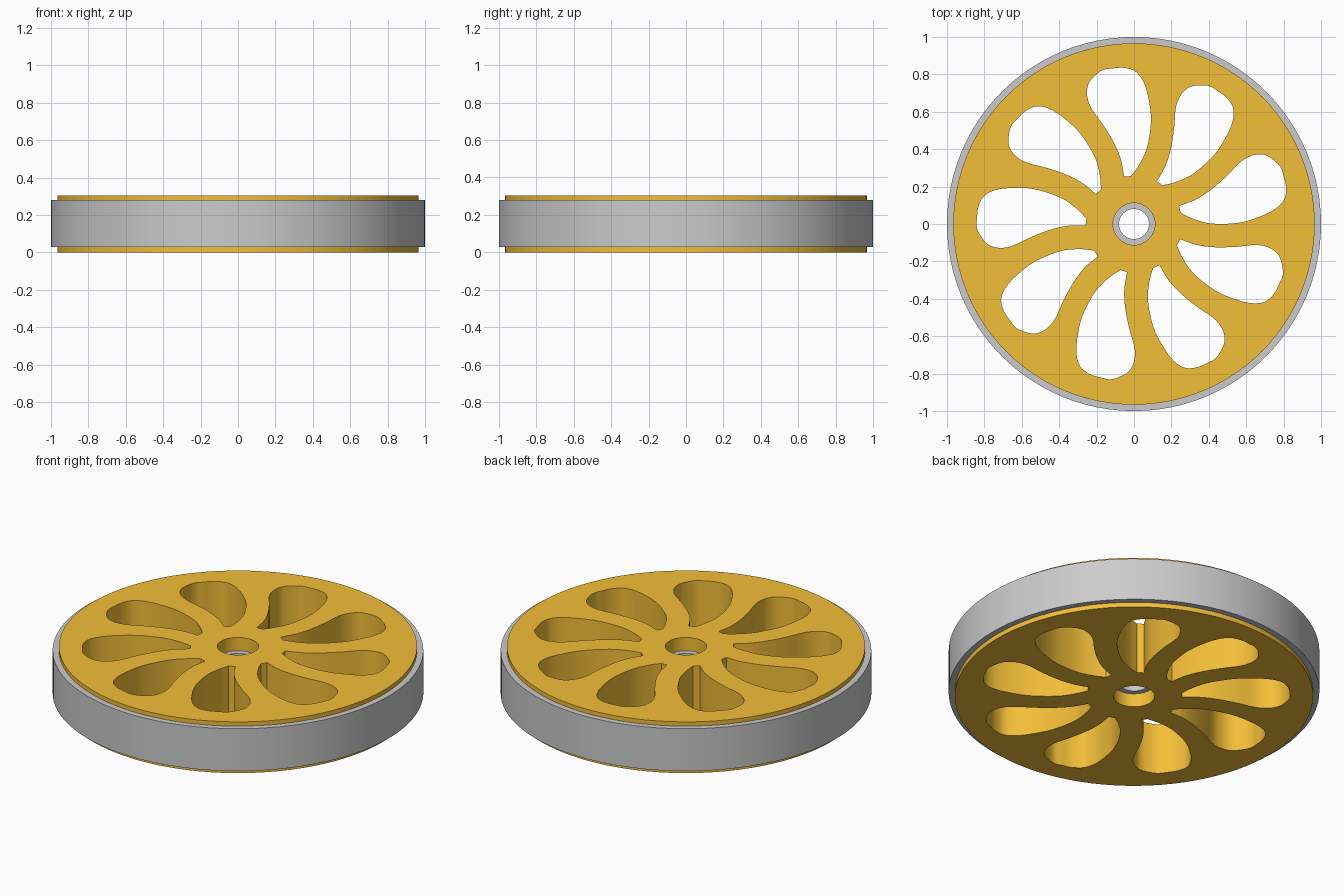
import bpy, bmesh
from math import cos, sin, pi, radians
from mathutils import Vector, Matrix

if "Cube" in bpy.data.objects:
    bpy.data.objects.remove(bpy.data.objects["Cube"])


def circle(r, n=96):
    return [(r * cos(2 * pi * i / n), r * sin(2 * pi * i / n)) for i in range(n)]


def smooth_path(pts, steps=5):
    # Catmull-Rom curve through the points, ends kept sharp
    p = [Vector(q) for q in pts]
    p = [2 * p[0] - p[1]] + p + [2 * p[-1] - p[-2]]
    out = []
    for a, b, c, d in zip(p, p[1:], p[2:], p[3:]):
        for k in range(steps):
            t = k / steps
            out.append(0.5 * (2 * b + (c - a) * t + (2 * a - 5 * b + 4 * c - d) * t * t
                              + (3 * b - a - 3 * c + d) * t ** 3))
    return out + [p[-2]]


def plate(name, loops, z0, z1, color=None):
    # filled outline with holes, extruded between two heights
    cu = bpy.data.curves.new(name, 'CURVE')
    cu.dimensions = '2D'
    cu.fill_mode = 'BOTH'
    cu.extrude = (z1 - z0) / 2
    for loop in loops:
        s = cu.splines.new('POLY')
        s.points.add(len(loop) - 1)
        for pt, q in zip(s.points, loop):
            pt.co = (q[0], q[1], 0, 1)
        s.use_cyclic_u = True
    ob = bpy.data.objects.new(name, cu)
    bpy.context.collection.objects.link(ob)
    bpy.ops.object.select_all(action='DESELECT')
    ob.select_set(True)
    bpy.context.view_layer.objects.active = ob
    bpy.ops.object.convert(target='MESH')
    ob = bpy.context.object
    ob.name = name
    bm = bmesh.new()
    bm.from_mesh(ob.data)
    bmesh.ops.remove_doubles(bm, verts=bm.verts, dist=1e-5)
    bmesh.ops.translate(bm, verts=bm.verts, vec=(0, 0, (z0 + z1) / 2))
    bmesh.ops.recalc_face_normals(bm, faces=bm.faces)
    bm.to_mesh(ob.data)
    bm.free()
    bpy.ops.object.shade_smooth_by_angle(angle=radians(30))
    if color:
        m = bpy.data.materials.new(name + "_paint")
        m.diffuse_color = color
        m.use_nodes = True
        m.node_tree.nodes["Principled BSDF"].inputs["Base Color"].default_value = m.diffuse_color
        ob.data.materials.clear()
        ob.data.materials.append(m)
    return ob


# One curved teardrop opening, repeated nine times
opening = smooth_path([
    (-0.037, -0.257), (-0.052, -0.35), (-0.047, -0.45), (-0.025, -0.56),
    (-0.002, -0.64), (0.005, -0.70), (-0.008, -0.757), (-0.043, -0.80),
    (-0.12, -0.83), (-0.18, -0.82), (-0.235, -0.803), (-0.285, -0.765),
    (-0.307, -0.70), (-0.303, -0.61), (-0.275, -0.49), (-0.205, -0.36),
    (-0.13, -0.285), (-0.072, -0.246)])
openings = []
for i in range(9):
    R = Matrix.Rotation(2 * pi * i / 9, 2)
    openings.append([R @ q for q in opening])

# Orange wheel body
plate("wheel_body", [circle(0.966), circle(0.112, 48)] + openings,
      0.0, 0.305, (0.9, 0.52, 0.04, 1))

# Grey tyre band
plate("tyre", [circle(1.0), circle(0.966)], 0.028, 0.28)

# Grey bearing ring recessed in the bore
plate("bearing_ring", [circle(0.112, 48), circle(0.08, 48)], 0.08, 0.225)
